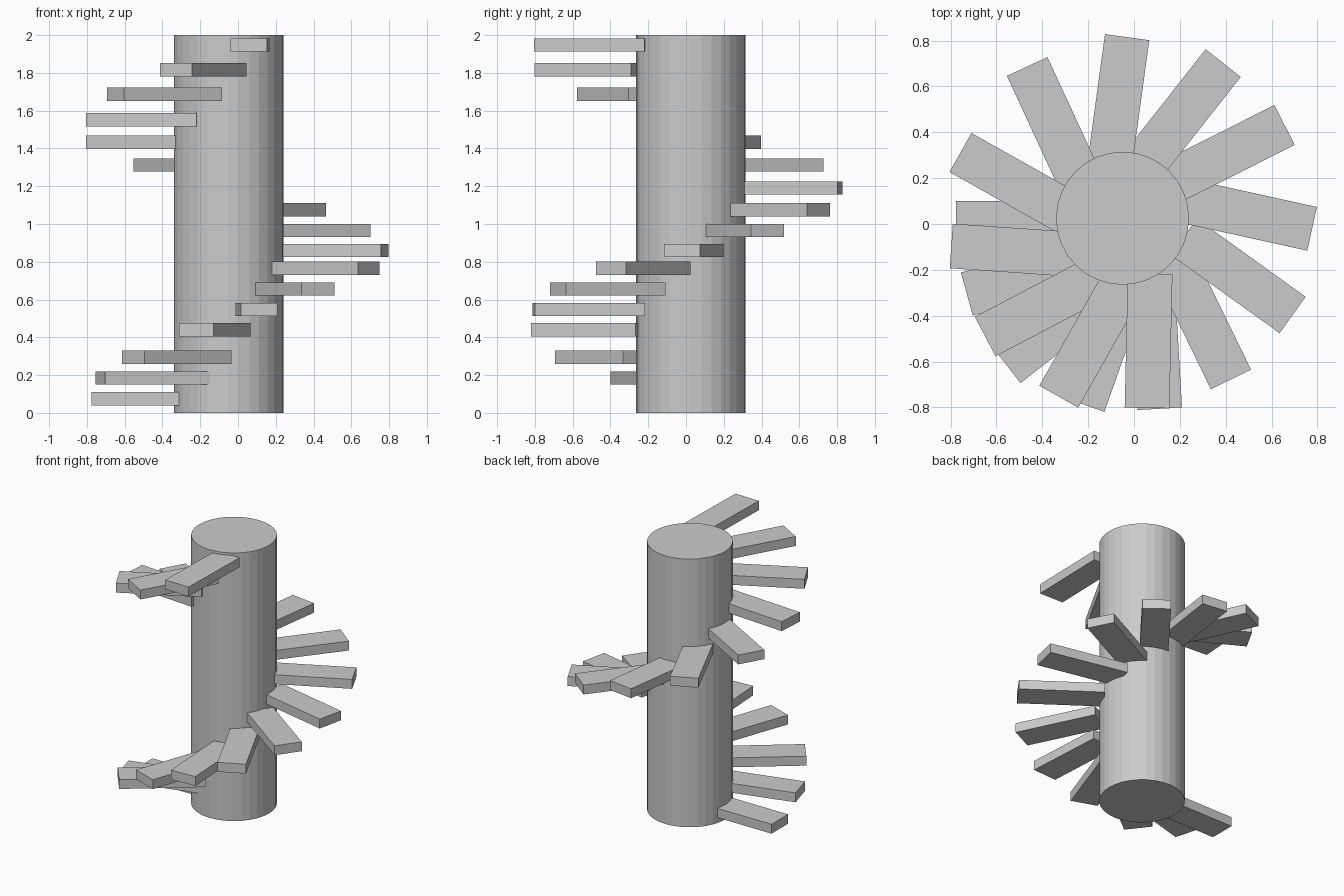
import bpy
from math import radians, cos, sin

LENGTH, WIDTH, THICK = 0.585, 0.195, 0.07

# central column, slightly off the axis of the steps
bpy.ops.mesh.primitive_cylinder_add(vertices=32, radius=0.29, depth=2,
                                    location=(-0.05, 0.025, 1))
bpy.context.object.name = "column"

# steps: height, middle of outer end (x, y), direction in degrees
steps = [
    (0.075, -0.776, 0.003, 180),
    (0.184, -0.729, -0.306, 195.5),
    (0.295, -0.555, -0.617, 218),
    (0.44, -0.221, -0.787, 250.5),
    (0.547, 0.112, -0.806, 273.3),
    (0.656, 0.423, -0.678, 296),
    (0.766, 0.692, -0.397, 324.3),
    (0.86, 0.777, -0.021, 347.6),
    (0.965, 0.657, 0.432, 26.7),
    (1.075, 0.389, 0.702, 51.8),
    (1.19, -0.03, 0.815, 82.2),
    (1.313, -0.466, 0.687, 114.8),
    (1.433, -0.757, 0.312, 150.6),
    (1.552, -0.797, -0.096, 176.1),
    (1.687, -0.649, -0.491, 207.7),
    (1.817, -0.328, -0.753, 240.5),
    (1.947, 0.057, -0.802, 268.7),
]


def add_step(index, z, x, y, angle):
    a = radians(angle)
    bpy.ops.mesh.primitive_cube_add(
        size=1, rotation=(0, 0, a),
        location=(x - cos(a) * LENGTH / 2, y - sin(a) * LENGTH / 2, z))
    step = bpy.context.object
    step.name = f"step_{index:02d}"
    step.scale = (LENGTH, WIDTH, THICK)


for i, s in enumerate(steps, 1):
    add_step(i, *s)
